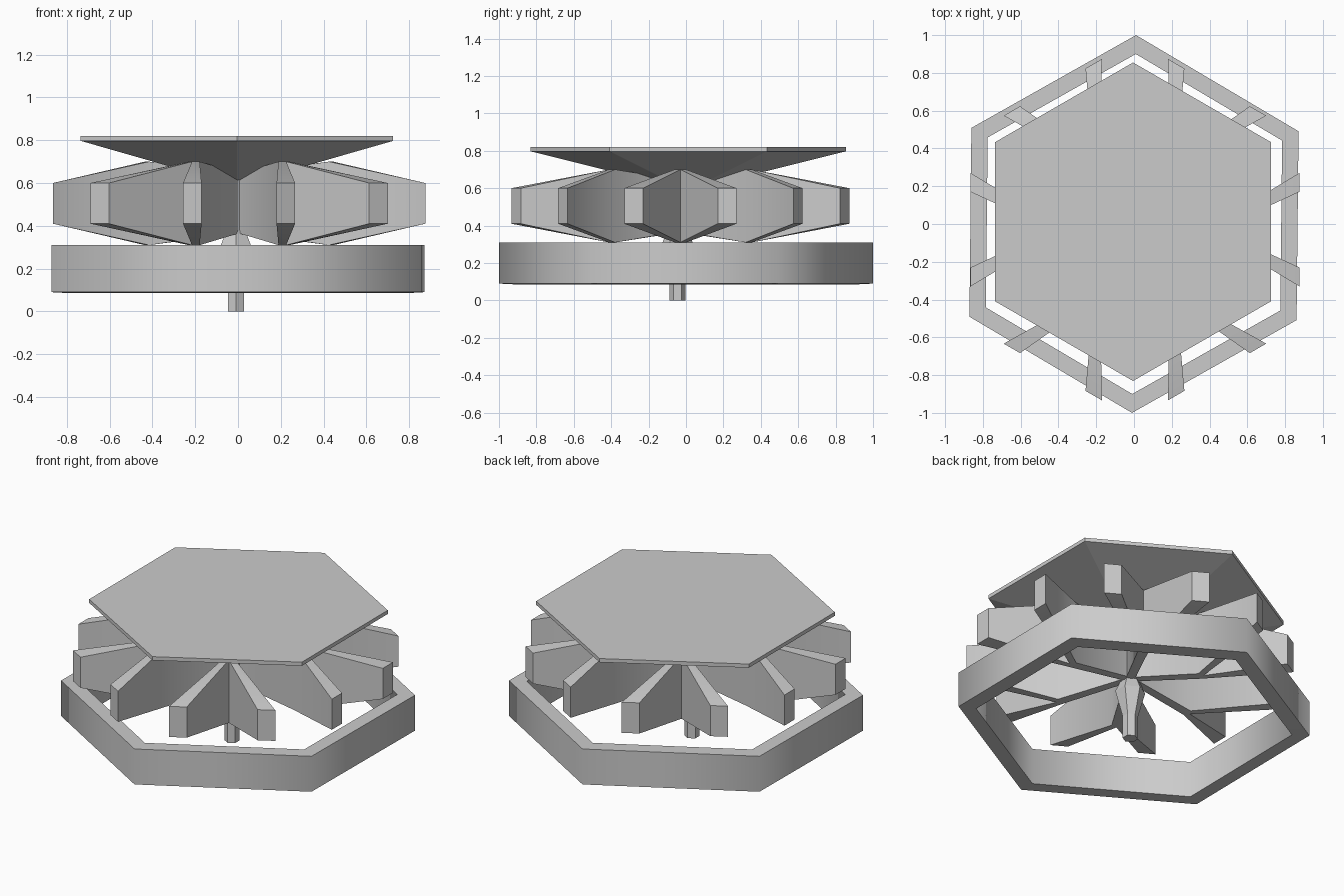
import bpy, bmesh
from math import pi, cos, sin, radians

if "Cube" in bpy.data.objects:
    bpy.data.objects.remove(bpy.data.objects["Cube"])


def make(name, bm, loc=(0, 0, 0), smooth=None):
    bmesh.ops.remove_doubles(bm, verts=bm.verts, dist=1e-5)
    bmesh.ops.recalc_face_normals(bm, faces=bm.faces)
    me = bpy.data.meshes.new(name)
    bm.to_mesh(me)
    bm.free()
    ob = bpy.data.objects.new(name, me)
    ob.location = loc
    bpy.context.collection.objects.link(ob)
    if smooth:
        bpy.ops.object.select_all(action='DESELECT')
        ob.select_set(True)
        bpy.context.view_layer.objects.active = ob
        bpy.ops.object.shade_smooth_by_angle(angle=radians(smooth))
    return ob


def hex_lathe(name, profile, loc=(0, 0, 0), turn=0.0, closed=False, smooth=None):
    """Six-sided sweep of (radius, z) points, corners towards +-y."""
    bm = bmesh.new()
    rings = []
    for r, z in profile:
        rings.append([bm.verts.new((r * cos(pi / 2 + turn + k * pi / 3),
                                    r * sin(pi / 2 + turn + k * pi / 3), z))
                      for k in range(6)])
    pairs = list(zip(rings, rings[1:]))
    if closed:
        pairs.append((rings[-1], rings[0]))
    else:
        bm.faces.new(rings[0])
        bm.faces.new(rings[-1])
    for a, b in pairs:
        for k in range(6):
            n = (k + 1) % 6
            bm.faces.new((a[k], a[n], b[n], b[k]))
    return make(name, bm, loc, smooth)


# Hexagonal base ring
hex_lathe("base_ring", [(1.0, 0.09), (1.0, 0.31), (0.90, 0.31), (0.90, 0.085)],
          turn=radians(-0.6), closed=True, smooth=62)

# Top plate with shallow pyramid underside
hex_lathe("top_plate", [(0.05, 0.60), (0.843, 0.797), (0.843, 0.82)],
          loc=(-0.005, 0.012, 0))

# Central stem, flaring where it meets the spokes
hex_lathe("stem", [(0.043, 0), (0.043, 0.14), (0.085, 0.30), (0.05, 0.38), (0.05, 0.62)],
          loc=(-0.01, -0.045, 0))

# Six forked spokes: (distance out, sideways, half height)
P = {"C": (0, 0, 0.14), "K": (0.0433, 0.025, 0.14), "J": (0.42, 0.03, 0.195),
     "N": (0.44, 0, 0.195), "E": (0.87, 0.20, 0.095), "F": (0.87, 0.30, 0.095)}
bm = bmesh.new()
for k in range(6):
    a = k * pi / 3
    for side in (1, -1):
        def v(key, up):
            d, s, h = P[key]
            s *= side
            return bm.verts.new((d * cos(a) - s * sin(a), d * sin(a) + s * cos(a),
                                 0.505 + up * h))
        for face in ("CNJK", "NEFJ"):
            for up in (1, -1):
                bm.faces.new([v(c, up) for c in face])
        for p, q in ("KJ", "JF", "FE", "EN"):
            bm.faces.new((v(p, -1), v(q, -1), v(q, 1), v(p, 1)))
make("forked_spokes", bm, (0.005, -0.03, 0), smooth=62)
